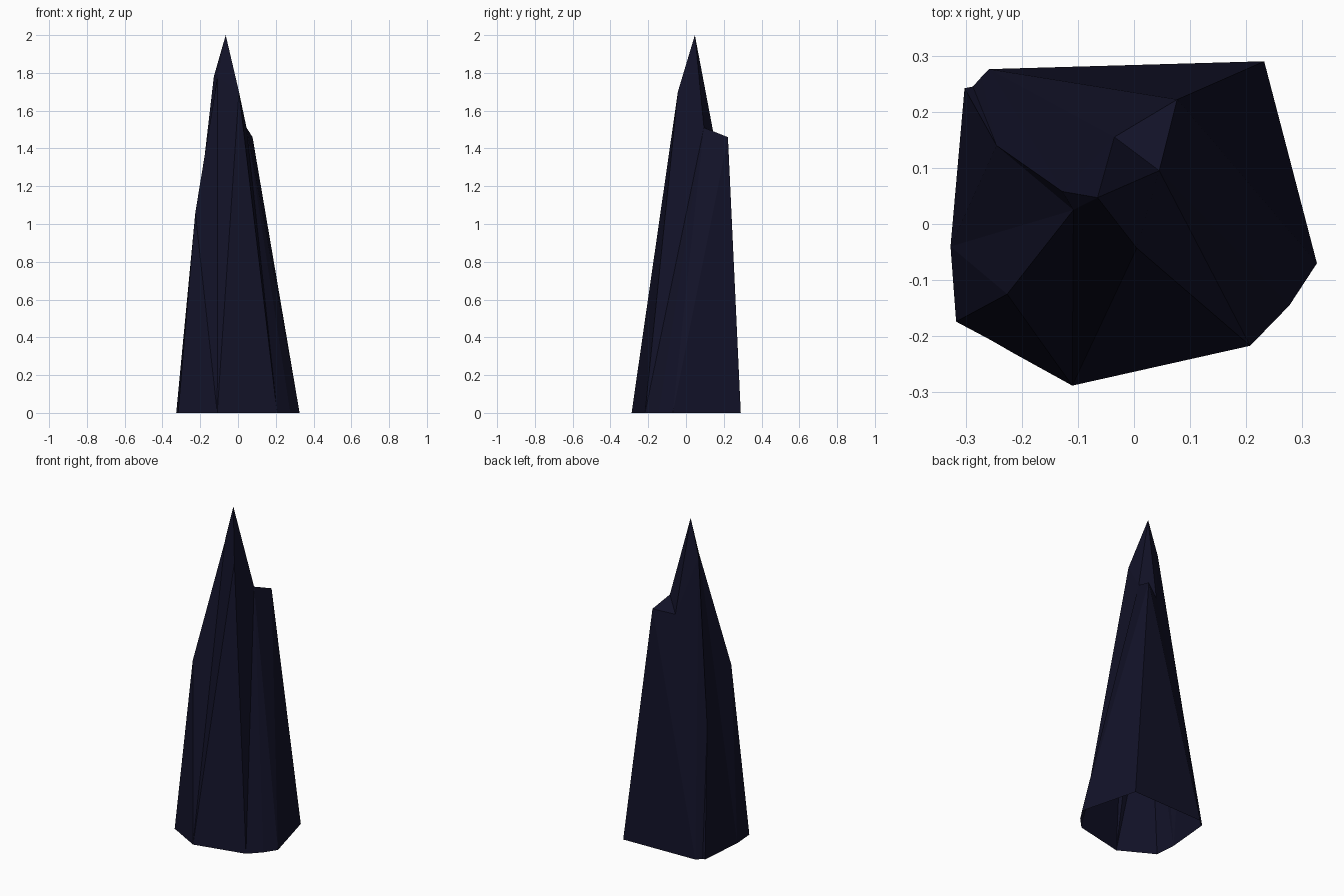
import bpy
import bmesh

# Remove the default cube only
cube = bpy.data.objects.get("Cube")
if cube:
    bpy.data.objects.remove(cube, do_unlink=True)


def make_material(name, colour):
    material = bpy.data.materials.new(name)
    material.use_nodes = True
    material.diffuse_color = colour
    shader = next(n for n in material.node_tree.nodes if n.type == "BSDF_PRINCIPLED")
    shader.inputs["Base Color"].default_value = colour
    shader.inputs["Roughness"].default_value = 0.8
    return material


mesh_builder = bmesh.new()


def point(x, y, z=0.0):
    return mesh_builder.verts.new((x, y, z))


def fan(tip, *ring):
    """Join a tip to each consecutive pair of ring points with a flat facet."""
    for first, second in zip(ring, ring[1:]):
        mesh_builder.faces.new((tip, first, second))


# Open foot of the spire, clockwise from the back left corner
foot_outline = [
    (.232, .29), (.326, -.07), (.277, -.145), (.207, -.217),
    (-.11, -.288), (-.215, -.23), (-.255, -.207), (-.317, -.174),
    (-.327, -.04), (-.302, .242), (-.287, .245), (-.272, .262), (-.258, .276),
]
foot = [point(x, y) for x, y in foot_outline]
back_left, side_left, *front_left = foot[:4]
front_corner = foot[4]
side_right, back_right = foot[8], foot[-1]

# Peak and the bevel points just below it
peak = point(-.065, .047, 2)
crest_back = point(-.128, .058, 1.78)
crest_side = point(-.108, .025, 1.78)
crest_front = point(.005, -.043, 1.7)

# Broken shoulder on the back left
shoulder_inner = point(.045, .095, 1.51)
shoulder_outer = point(.077, .222, 1.46)
notch = point(-.035, .155, 1.43)

# Knuckles on the right flank
knuckle_front = point(-.226, -.125, 1.06)
knuckle_back = point(-.245, .14, .77)

# Pointed tip and shoulder ledge
fan(peak, notch, crest_back, crest_side, crest_front, shoulder_inner, notch)
fan(shoulder_inner, shoulder_outer, notch)

# Left flank and front left groove
fan(shoulder_outer, back_left, side_left, shoulder_inner)
fan(shoulder_inner, side_left, *front_left, crest_front)

# Front facets
fan(front_corner, front_left[-1], crest_front, crest_side, knuckle_front)

# Right flank facets
fan(knuckle_front, *foot[4:9], crest_side)
fan(knuckle_back, crest_side, *foot[8:], crest_back, crest_side)

# Back facets
fan(back_right, crest_back, notch, shoulder_outer, back_left)

bmesh.ops.recalc_face_normals(mesh_builder, faces=mesh_builder.faces)
mesh = bpy.data.meshes.new("rock_spire")
mesh_builder.to_mesh(mesh)
mesh_builder.free()
mesh.materials.append(make_material("dark navy stone", (.006, .006, .021, 1)))
spire = bpy.data.objects.new("rock_spire", mesh)
bpy.context.collection.objects.link(spire)
